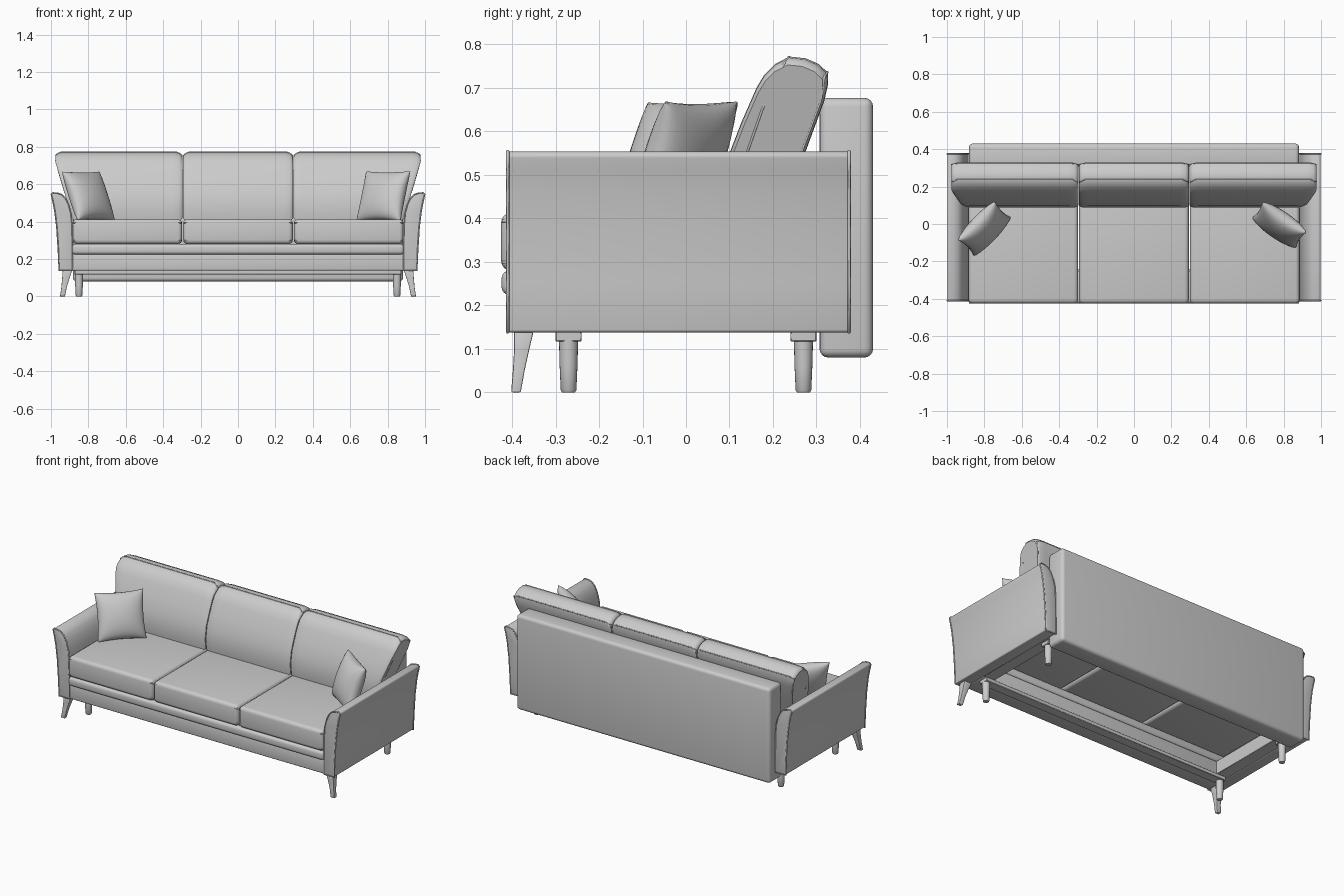
import bpy, bmesh, math
from mathutils import Vector

if "Cube" in bpy.data.objects:
    bpy.data.objects.remove(bpy.data.objects["Cube"])


def finish(name, bm, bevel=0.0, segs=3):
    bmesh.ops.recalc_face_normals(bm, faces=bm.faces[:])
    if bevel:
        edges = [e for e in bm.edges if len(e.link_faces) == 2 and e.calc_face_angle() > math.radians(40)]
        bmesh.ops.bevel(bm, geom=edges, offset=bevel, segments=segs, profile=0.5,
                        affect='EDGES', clamp_overlap=True)
        bmesh.ops.recalc_face_normals(bm, faces=bm.faces[:])
    me = bpy.data.meshes.new(name)
    bm.to_mesh(me)
    bm.free()
    ob = bpy.data.objects.new(name, me)
    bpy.context.collection.objects.link(ob)
    return ob


def loft(name, rings, bevel=0.0, segs=3):
    """Skin a list of equal-length closed rings and cap both ends."""
    bm = bmesh.new()
    vs = [[bm.verts.new(p) for p in r] for r in rings]
    n = len(vs[0])
    for a, b in zip(vs, vs[1:]):
        for i in range(n):
            j = (i + 1) % n
            bm.faces.new((a[i], a[j], b[j], b[i]))
    bm.faces.new(vs[0])
    bm.faces.new(vs[-1])
    return finish(name, bm, bevel, segs)


def box(name, x, y, z, bevel=0.0, segs=3):
    rings = [[(x[0], y[0], h), (x[1], y[0], h), (x[1], y[1], h), (x[0], y[1], h)] for h in z]
    return loft(name, rings, bevel, segs)


def piping(name, pts, cyclic=True, r=0.004):
    cu = bpy.data.curves.new(name, 'CURVE')
    cu.dimensions = '3D'
    cu.bevel_depth = r
    cu.bevel_resolution = 1
    sp = cu.splines.new('POLY')
    sp.points.add(len(pts) - 1)
    for p, c in zip(sp.points, pts):
        p.co = (*c, 1)
    sp.use_cyclic_u = cyclic
    bpy.context.collection.objects.link(bpy.data.objects.new(name, cu))


# Seat cushions with piping along the top edge
for a, b in ((-0.885, -0.299), (-0.293, 0.293), (0.299, 0.885)):
    box("seat_cushion", (a, b), (-0.425, 0.30), (0.28, 0.412), 0.022, 4)
    for z in (0.394, 0.298):
        piping("seat_piping", [(a + .005, -0.421, z), (b - .005, -0.421, z),
                               (b - .005, 0.29, z), (a + .005, 0.29, z)])

# Back cushions: side profile (y, z) swept across x, outer ones flared over the arms
PROFILE = [(0.095, 0.40), (0.087, 0.46), (0.10, 0.55), (0.127, 0.62), (0.162, 0.70),
           (0.180, 0.73), (0.205, 0.755), (0.238, 0.772), (0.275, 0.768), (0.305, 0.755),
           (0.326, 0.735), (0.327, 0.71), (0.318, 0.67), (0.27, 0.54), (0.22, 0.40)]


def edge_x(pair, z):
    t = min(1.0, max(0.0, (z - 0.41) / 0.31))
    return pair[0] + (pair[1] - pair[0]) * t


def back_cushion(left, right):
    rings = []
    ends = [(0, .90), (.006, .95), (.018, .985), (.05, 1.0)]
    steps = [(0, d, s) for d, s in ends] + [(1, -d, s) for d, s in reversed(ends)]
    for side, off, s in steps:
        ring = []
        for y, z in PROFILE:
            y, z = 0.2 + (y - 0.2) * s, 0.58 + (z - 0.58) * s
            ring.append((edge_x(right if side else left, z) + off, y, z))
        rings.append(ring)
    loft("back_cushion", rings)
    # piping on the front and rear seams
    for path in ([(0.14, 0.55), (0.175, 0.65), (0.225, 0.755), (0.237, 0.771)],
                 [(0.265, 0.55), (0.31, 0.67), (0.318, 0.725), (0.325, 0.736)]):
        l = [(edge_x(left, z) + .002, y, z) for y, z in path[:-1]]
        r = [(edge_x(right, z) - .002, y, z) for y, z in reversed(path[:-1])]
        y, z = path[-1]
        top = [(edge_x(left, z) + .03, y, z), (edge_x(right, z) - .03, y, z)]
        piping("back_piping", l + top + r, False, 0.003)


back_cushion((-0.885, -0.977), (-0.298, -0.298))
back_cushion((-0.293, -0.293), (0.293, 0.293))
back_cushion((0.298, 0.298), (0.885, 0.977))

# Back panel
box("back_panel", (-0.882, 0.882), (0.307, 0.43), (0.08, 0.677), 0.02, 4)

# Front base, padded roll above it and the under-rail carrying the legs
box("front_base", (-0.887, 0.887), (-0.41, -0.25), (0.138, 0.226), 0.008)
box("front_roll", (-0.887, 0.887), (-0.424, -0.25), (0.224, 0.28), 0.018, 4)
box("front_under_rail", (-0.87, 0.87), (-0.30, -0.24), (0.117, 0.14), 0.002, 1)

ARM = [(0.957, 0.138), (0.961, 0.25), (0.969, 0.37), (0.980, 0.46), (0.990, 0.51), (0.999, 0.545),
       (0.990, 0.554), (0.965, 0.552), (0.942, 0.545), (0.922, 0.525), (0.905, 0.49),
       (0.892, 0.44), (0.886, 0.37), (0.884, 0.138)]

for s in (-1, 1):
    # Flared arm and its edge piping
    loft("arm", [[(s * x, y, z) for x, z in ARM] for y in (-0.412, 0.378)], 0.008, 3)
    for y in (-0.410, 0.375):
        piping("arm_piping", [(s * x, y, z) for x, z in ARM], True, 0.004)

    # Side rail of the seat frame
    box("side_rail", sorted((s * 0.81, s * 0.886)), (-0.25, 0.31), (0.14, 0.225), 0.002, 1)
    box("rear_leg_block", sorted((s * 0.825, s * 0.875)), (0.24, 0.30), (0.117, 0.141), 0.002, 1)

    # Curved front leg under the arm
    rings = []
    for z, x0, x1, y0, y1 in ((0, .925, .952, -.402, -.380), (.05, .915, .944, -.398, -.371),
                              (.10, .900, .940, -.395, -.360), (.142, .886, .937, -.395, -.350)):
        rings.append([(s * x0, y0, z), (s * x1, y0, z), (s * x1, y1, z), (s * x0, y1, z)])
    loft("front_leg", rings, 0.003, 2)

    # Round inner legs
    for y in (-0.27, 0.27):
        rings = [[(s * 0.85 + r * math.cos(k * math.pi / 10), y + r * math.sin(k * math.pi / 10), z)
                  for k in range(20)]
                 for z, r in ((0, .015), (.005, .018), (.06, .0205), (.12, .022))]
        loft("inner_leg", rings)


# Throw pillows: two puffed sheets joined at a pinched rim
def pillow(center, width_dir, lean, size=0.285, thick=0.062, n=16):
    u = Vector(width_dir).normalized()
    v = Vector(lean).normalized()
    w = u.cross(v)
    bm = bmesh.new()
    for side in (-1, 1):
        g = []
        for i in range(n + 1):
            row = []
            for j in range(n + 1):
                a = math.sin((i / n - .5) * math.pi)
                b = math.sin((j / n - .5) * math.pi)
                h = thick * ((1 - a * a) * (1 - b * b)) ** 0.42
                pa = a * (1 - 0.07 * (1 - b * b))
                pb = b * (1 - 0.07 * (1 - a * a))
                p = Vector(center) + (u * pa + v * pb) * size / 2 + w * h * side
                row.append(bm.verts.new(p))
            g.append(row)
        for i in range(n):
            for j in range(n):
                bm.faces.new((g[i][j], g[i + 1][j], g[i + 1][j + 1], g[i][j + 1]))
    bmesh.ops.remove_doubles(bm, verts=bm.verts[:], dist=0.0002)
    finish("throw_pillow", bm)


pillow((-0.80, -0.025, 0.537), (0.69, 0.72, 0), (-0.08, 0.08, 0.25))
pillow((0.777, -0.005, 0.535), (0.81, -0.56, 0.0), (0.05, 0.075, 0.25))

# Smooth shading with sharp edges kept
bpy.ops.object.select_all(action='DESELECT')
for ob in bpy.context.scene.objects:
    if ob.type == 'MESH':
        ob.select_set(True)
        bpy.context.view_layer.objects.active = ob
bpy.ops.object.shade_smooth_by_angle(angle=math.radians(40))
